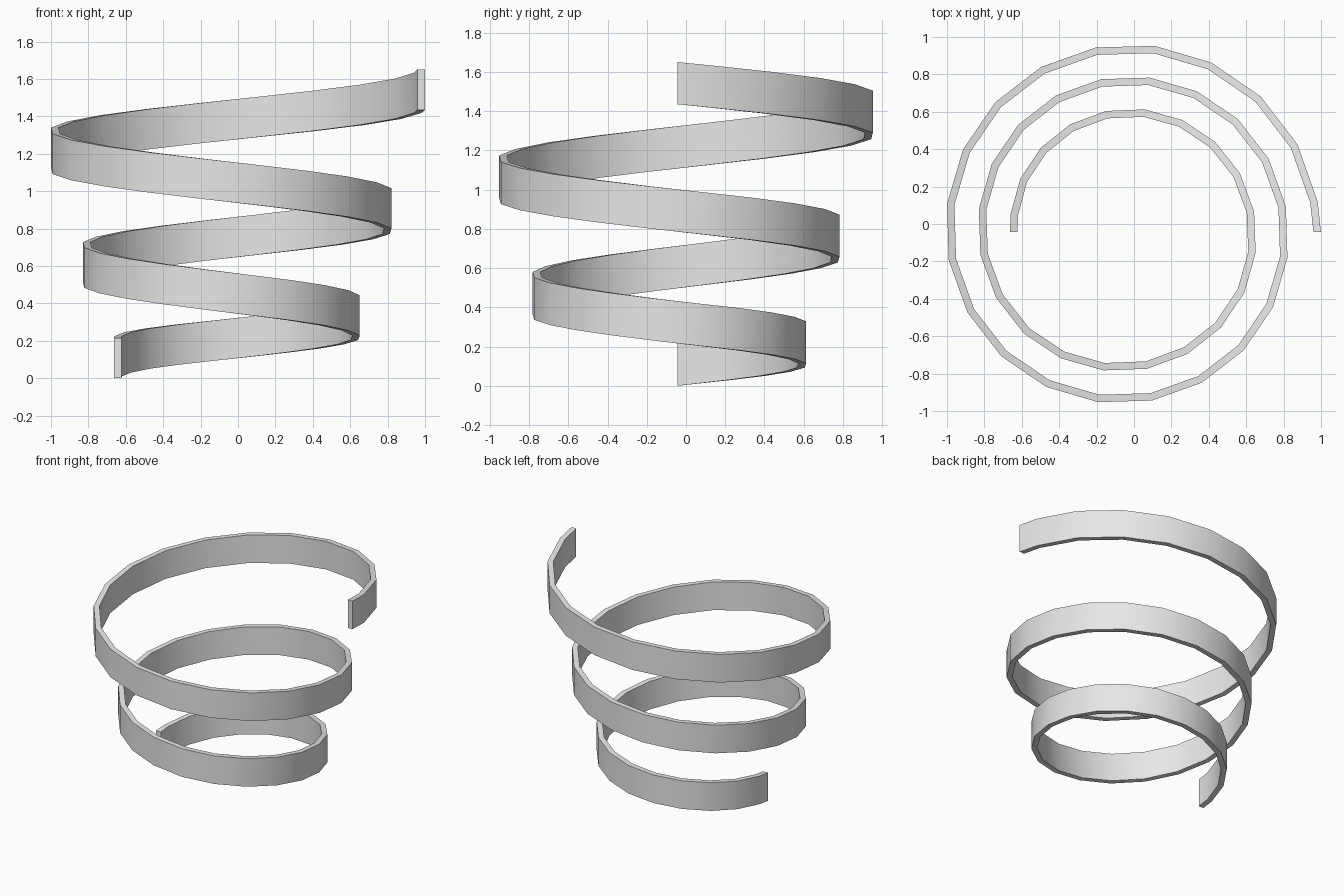
import bpy
import bmesh
import math

cube = bpy.data.objects.get("Cube")
if cube:
    bpy.data.objects.remove(cube, do_unlink=True)

CENTRE_X, CENTRE_Y = -0.047, -0.0425
START_RADIUS, GROWTH = 0.616, 0.172      # outer radius and its gain per turn
BAND_HEIGHT, THICKNESS = 0.215, 0.04
STEPS_PER_TURN, TURNS = 20, 2.5
# Height of the lower rim at every quarter turn
RISE = [0, 0.102, 0.215, 0.35, 0.4975, 0.643, 0.785, 0.942, 1.108, 1.273, 1.435]


def rim_height(turn):
    q = min(turn * 4, len(RISE) - 1)
    i = min(int(q), len(RISE) - 2)
    return RISE[i] + (RISE[i + 1] - RISE[i]) * (q - i)


def cross_section(bm, turn):
    """Upright rectangle of the band at a given turn."""
    angle = math.pi - turn * math.tau
    outer = START_RADIUS + GROWTH * turn
    low = rim_height(turn)
    corners = []
    for inset, lift in ((0, 0), (0, 1), (1, 1), (1, 0)):
        r = outer - inset * THICKNESS
        corners.append(bm.verts.new((CENTRE_X + r * math.cos(angle),
                                     CENTRE_Y + r * math.sin(angle),
                                     low + lift * BAND_HEIGHT)))
    return corners


# Widening band, with half steps at both ends
count = int(STEPS_PER_TURN * TURNS)
turns = [0] + [(i + 0.5) / STEPS_PER_TURN for i in range(count)] + [TURNS]
bm = bmesh.new()
sections = [cross_section(bm, t) for t in turns]
for a, b in zip(sections, sections[1:]):
    for k in range(4):
        n = (k + 1) % 4
        bm.faces.new((a[k], a[n], b[n], b[k]))
bm.faces.new(sections[0])
bm.faces.new(sections[-1])
bmesh.ops.recalc_face_normals(bm, faces=bm.faces)
mesh = bpy.data.meshes.new("spiral_band")
bm.to_mesh(mesh)
bm.free()

band = bpy.data.objects.new("spiral_band", mesh)
bpy.context.collection.objects.link(band)

# Plain grey finish
grey = bpy.data.materials.new("light_grey")
grey.use_nodes = True
colour = (0.8, 0.8, 0.8, 1)
grey.diffuse_color = colour
grey.node_tree.nodes["Principled BSDF"].inputs["Base Color"].default_value = colour
mesh.materials.append(grey)

bpy.ops.object.select_all(action='DESELECT')
band.select_set(True)
bpy.context.view_layer.objects.active = band
bpy.ops.object.shade_smooth_by_angle(angle=math.radians(30))
